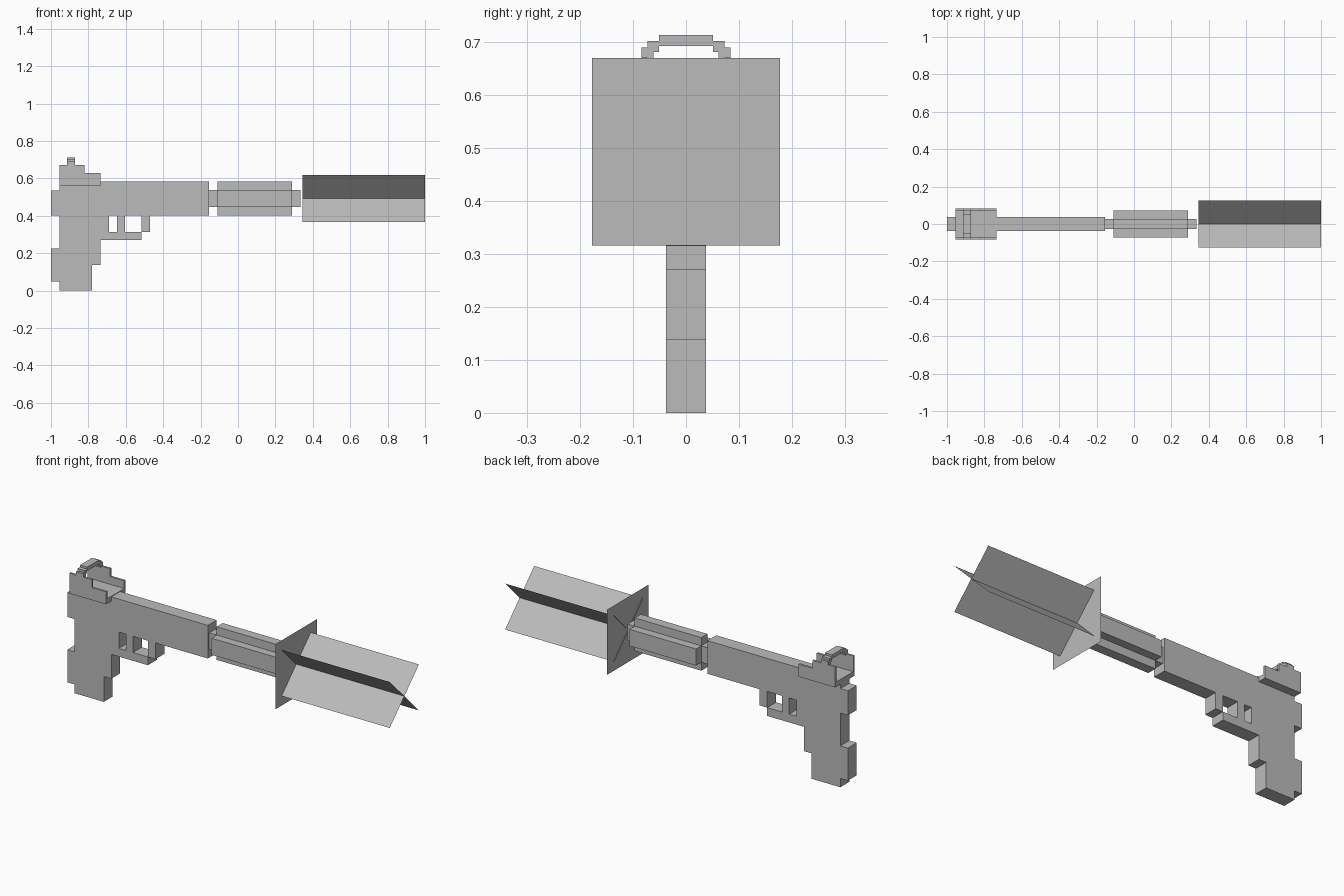
import bpy, bmesh
from math import radians
from mathutils import Vector

cube = bpy.data.objects.get("Cube")
if cube:
    bpy.data.objects.remove(cube, do_unlink=True)

grey = bpy.data.materials.new("plain grey")
grey.use_nodes = True
COLOUR = (0.5, 0.5, 0.5, 1)
grey.diffuse_color = COLOUR
grey.node_tree.nodes["Principled BSDF"].inputs["Base Color"].default_value = COLOUR


def finish(name, bm):
    mesh = bpy.data.meshes.new(name)
    bm.to_mesh(mesh)
    bm.free()
    mesh.materials.append(grey)
    obj = bpy.data.objects.new(name, mesh)
    bpy.context.collection.objects.link(obj)
    return obj


def prism(name, corners, depth):
    """Extrude a flat outline along the depth vector."""
    bm = bmesh.new()
    face = bm.faces.new([bm.verts.new(c) for c in corners])
    ext = bmesh.ops.extrude_face_region(bm, geom=[face])
    moved = [v for v in ext["geom"] if isinstance(v, bmesh.types.BMVert)]
    bmesh.ops.translate(bm, verts=moved, vec=Vector(depth))
    bmesh.ops.recalc_face_normals(bm, faces=bm.faces)
    return finish(name, bm)


def side_slab(name, outline, y0, y1):
    return prism(name, [(x, y0, z) for x, z in outline], (0, y1 - y0, 0))


def box(name, x0, x1, y0, y1, z0, z1):
    return side_slab(name, [(x0, z0), (x1, z0), (x1, z1), (x0, z1)], y0, y1)


def sheet(name, corners):
    bm = bmesh.new()
    bm.faces.new([bm.verts.new(c) for c in corners])
    return finish(name, bm)


# Grip, receiver and lower guard bar in one stepped outline
W = 0.038
side_slab("body", [
    (-0.955, 0), (-0.78, 0), (-0.78, 0.138), (-0.735, 0.138), (-0.735, 0.27),
    (-0.515, 0.27), (-0.515, 0.315), (-0.69, 0.315), (-0.69, 0.403),
    (-0.155, 0.403), (-0.155, 0.583), (-0.955, 0.583), (-0.955, 0.536),
    (-1, 0.536), (-1, 0.403), (-0.955, 0.403), (-0.955, 0.225),
    (-1, 0.225), (-1, 0.048), (-0.955, 0.048)], -W, W)
box("trigger", -0.647, -0.605, -W, W, 0.315, 0.403)
box("guard_post", -0.515, -0.47, -W, W, 0.315, 0.403)

# Rear sight: floor, two stepped walls and a stepped arch
S = 0.084
box("sight_floor", -0.955, -0.735, -S, S, 0.56, 0.586)
wall = [(-0.955, 0.56), (-0.735, 0.56), (-0.735, 0.628),
        (-0.82, 0.628), (-0.82, 0.671), (-0.955, 0.671)]
for side, y0, y1 in (("right", -S, -0.0725), ("left", 0.0725, S)):
    side_slab(side + "_sight_wall", wall, y0, y1)
half = [(0.061, 0.668), (S, 0.668), (S, 0.69), (0.0725, 0.69), (0.0725, 0.702),
        (0.051, 0.702), (0.051, 0.713)]
inner = [(0.051, 0.692), (0.051, 0.681), (0.061, 0.681)]
arch = half + [(-y, z) for y, z in reversed(half)]
arch += [(-y, z) for y, z in reversed(inner)] + inner
prism("sight_arch", [(-0.914, y, z) for y, z in arch], (0.043, 0, 0))

# Barrel core with a cross-shaped fore-end
box("barrel_core", -0.155, 0.333, -0.026, 0.026, 0.448, 0.538)
cross = [(0.026, 0.403), (0.026, 0.448), (0.071, 0.448), (0.071, 0.538),
         (0.026, 0.538), (0.026, 0.583)]
cross += [(-y, z) for y, z in reversed(cross)]
prism("fore_end", [(-0.11, y, z) for y, z in cross], (0.4, 0, 0))

# Muzzle flash: square sheet with two crossed diagonal sheets
ZC, P, F = 0.4925, 0.177, 0.125
sheet("flash_plate", [(0.35, y * P, ZC + z * P)
                      for y, z in ((-1, -1), (1, -1), (1, 1), (-1, 1))])
for name, s in (("rising_flash_fin", 1), ("falling_flash_fin", -1)):
    sheet(name, [(0.346, -F, ZC - s * F), (1, -F, ZC - s * F),
                 (1, F, ZC + s * F), (0.346, F, ZC + s * F)])
